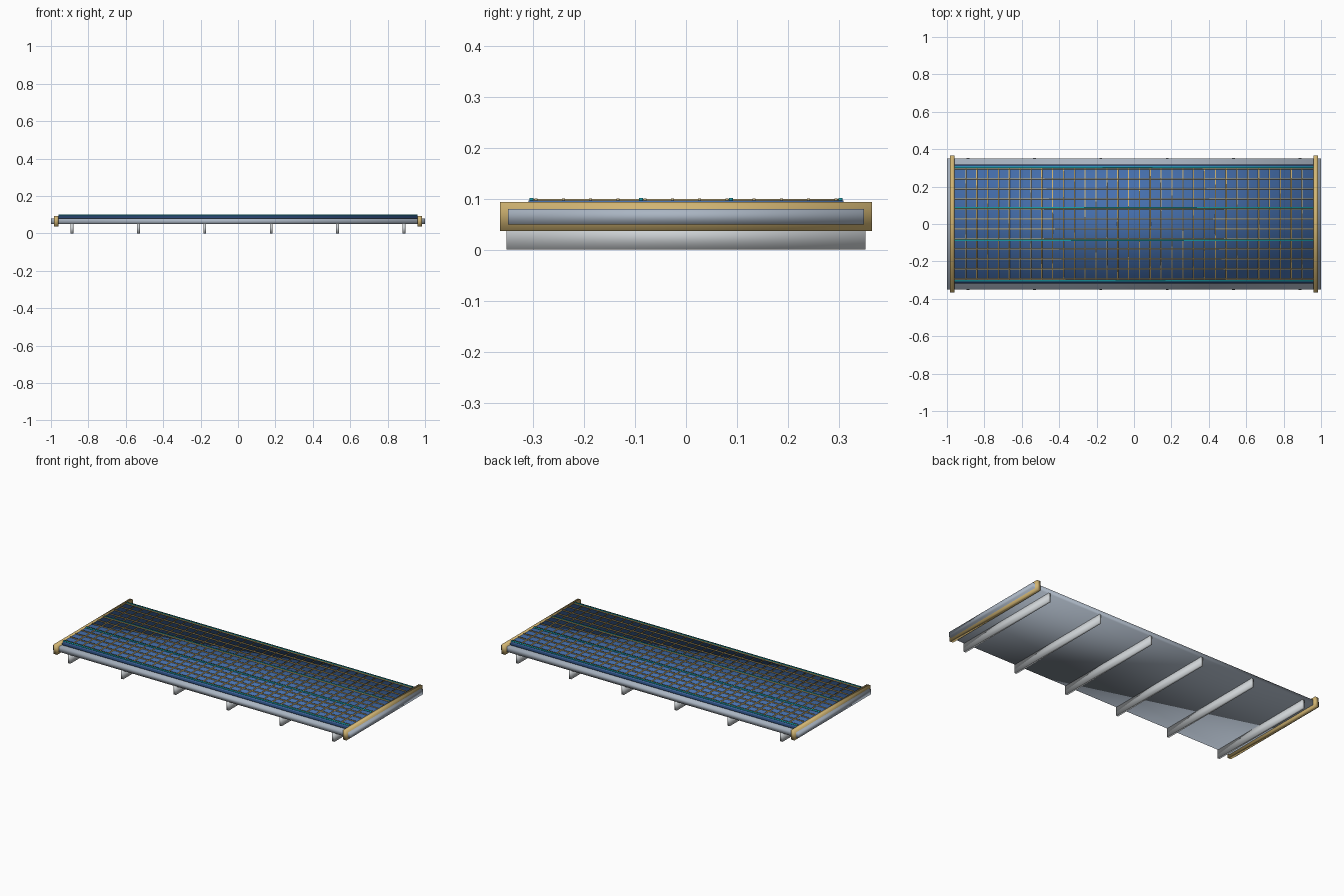
import bpy
import bmesh
from mathutils import Matrix, Vector

cube = bpy.data.objects.get("Cube")
if cube:
    bpy.data.objects.remove(cube, do_unlink=True)


def material(name, r, g, b):
    mat = bpy.data.materials.new(name)
    mat.use_nodes = True
    mat.diffuse_color = (r, g, b, 1)
    node = next(n for n in mat.node_tree.nodes if n.type == "BSDF_PRINCIPLED")
    node.inputs["Base Color"].default_value = (r, g, b, 1)
    return mat


frame_grey = material("frame grey", 0.40, 0.46, 0.54)
rib_silver = material("rib silver", 0.62, 0.65, 0.67)
gold = material("gold", 0.64, 0.46, 0.17)
navy = material("navy backing", 0.02, 0.06, 0.17)
cell_blue = material("cell blue", 0.06, 0.16, 0.42)
teal = material("teal busbar", 0.01, 0.40, 0.46)


def boxes(name, mat, items):
    """One object made of soft-shaded boxes given as (centre, size)."""
    bm = bmesh.new()
    for centre, size in items:
        place = Matrix.Translation(Vector(centre)) @ Matrix.Diagonal((*size, 1))
        bmesh.ops.create_cube(bm, size=1, matrix=place)
    for face in bm.faces:
        face.smooth = True
    mesh = bpy.data.meshes.new(name)
    bm.to_mesh(mesh)
    bm.free()
    mesh.materials.append(mat)
    obj = bpy.data.objects.new(name, mesh)
    bpy.context.collection.objects.link(obj)
    return obj


def spread(count, pitch):
    """Evenly spaced positions centred on zero."""
    return [(i - (count - 1) / 2) * pitch for i in range(count)]


# Supporting slab, with its ends passing through the gold end rails
boxes("frame_slab", frame_grey, [((0, 0, 0.065), (2, 0.698, 0.03))])
for side, sign in (("left", 1), ("right", -1)):
    boxes(side + "_end_rail", gold,
          [((sign * 0.972, 0, 0.0655), (0.024, 0.73, 0.057))])

# Cross ribs underneath
for i, x in enumerate(spread(6, 0.355)):
    boxes(f"support_rib_{i + 1}", rib_silver, [((x, 0, 0.026), (0.015, 0.705, 0.052))])

# Panel backing and cell sheet
boxes("panel_backing", navy, [((0, 0, 0.084), (1.93, 0.638, 0.012))])
boxes("cell_sheet", cell_blue, [((0, 0, 0.088), (1.92, 0.618, 0.017))])

# Raised grid between the cells
boxes("column_lines", gold,
      [((x, 0, 0.0975), (0.006, 0.612, 0.005)) for x in spread(32, 0.058)])
boxes("row_lines", gold,
      [((0, y, 0.098), (1.92, 0.006, 0.005)) for y in spread(12, 0.0535)])

# Teal conductors along the panel
boxes("busbars", teal,
      [((0, y, 0.0985), (1.92, 0.008, 0.006)) for y in (-0.303, -0.088, 0.088, 0.303)])
